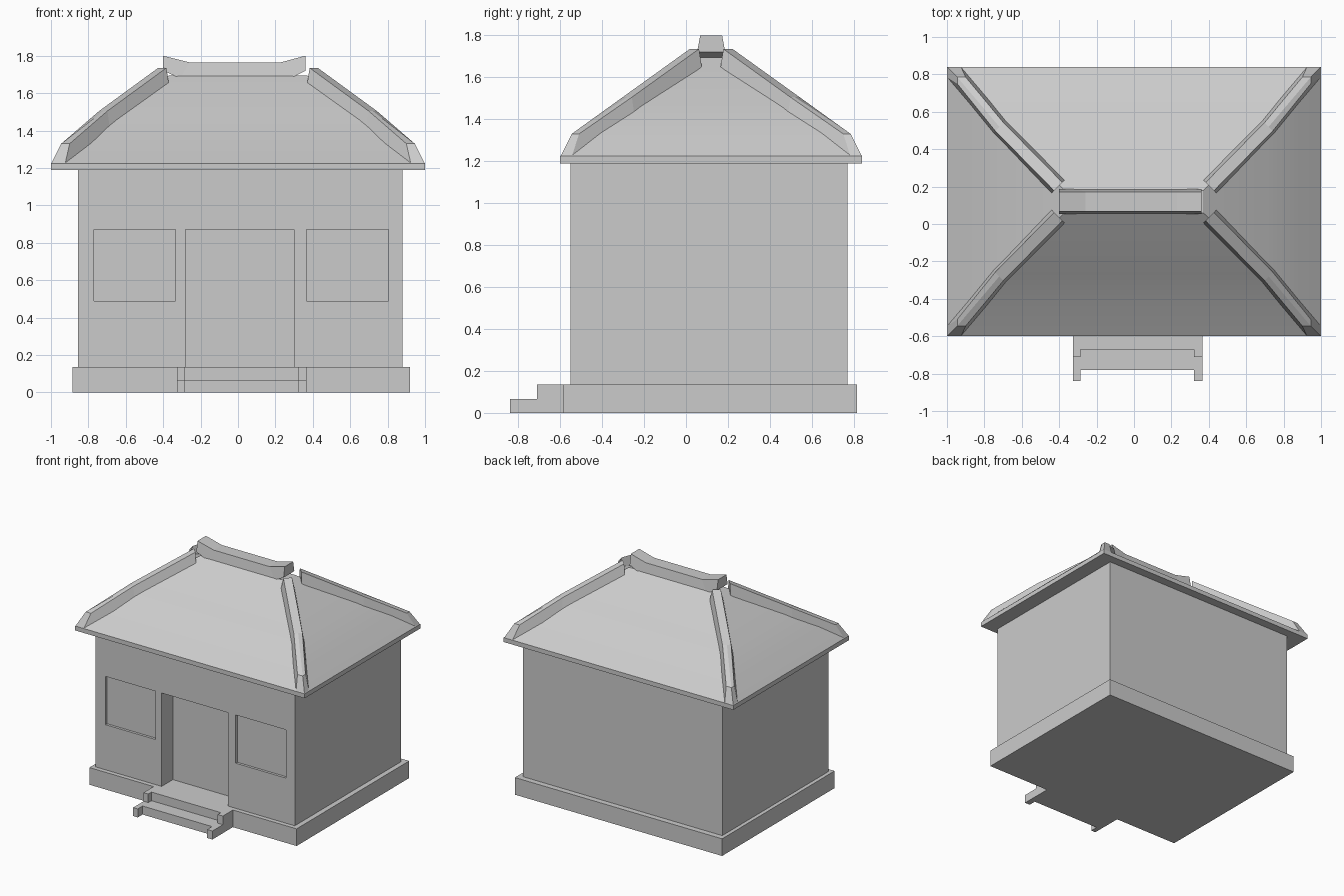
import bpy, bmesh
from math import radians

if "Cube" in bpy.data.objects:
    bpy.data.objects.remove(bpy.data.objects["Cube"], do_unlink=True)

GREY = (0.6, 0.6, 0.6, 1)
grey = bpy.data.materials.new("plain_grey")
grey.use_nodes = True
grey.diffuse_color = GREY
grey.node_tree.nodes["Principled BSDF"].inputs["Base Color"].default_value = GREY
MID_Y = 0.12  # line of the roof ridge


def make(name, verts, faces):
    bm = bmesh.new()
    vs = [bm.verts.new(v) for v in verts]
    for f in faces:
        bm.faces.new([vs[i] for i in f])
    bmesh.ops.recalc_face_normals(bm, faces=bm.faces)
    mesh = bpy.data.meshes.new(name)
    bm.to_mesh(mesh)
    bm.free()
    mesh.materials.append(grey)
    ob = bpy.data.objects.new(name, mesh)
    bpy.context.collection.objects.link(ob)
    return ob


def loft(name, rings):
    """Skin equal closed rings and cap both ends."""
    n = len(rings[0])
    faces = [(r * n + i, r * n + (i + 1) % n, r * n + n + (i + 1) % n, r * n + n + i)
             for r in range(len(rings) - 1) for i in range(n)]
    faces += [tuple(range(n)), tuple(range((len(rings) - 1) * n, len(rings) * n))]
    return make(name, [v for ring in rings for v in ring], faces)


def rect(x0, x1, y0, y1, z):
    return [(x0, y0, z), (x1, y0, z), (x1, y1, z), (x0, y1, z)]


def box(name, x0, x1, y0, y1, z0, z1):
    return loft(name, [rect(x0, x1, y0, y1, z0), rect(x0, x1, y0, y1, z1)])


def activate(ob):
    bpy.ops.object.select_all(action="DESELECT")
    ob.select_set(True)
    bpy.context.view_layer.objects.active = ob


def cut(ob, *bounds):
    cutter = box("cutter", *bounds)
    cutter.hide_render = True
    mod = ob.modifiers.new("recess", "BOOLEAN")
    mod.operation = "DIFFERENCE"
    mod.solver = "EXACT"
    mod.object = cutter
    activate(ob)
    bpy.ops.object.modifier_apply(modifier=mod.name)
    bpy.data.objects.remove(cutter, do_unlink=True)


# Plinth and walls with a deep doorway and two shallow windows
box("plinth", -0.885, 0.92, -0.585, 0.815, 0, 0.135)
walls = box("walls", -0.855, 0.88, -0.55, 0.77, 0.135, 1.19)
cut(walls, -0.28, 0.30, -0.7, -0.41, 0.1, 0.87)
for x0, x1 in ((-0.77, -0.335), (0.365, 0.805)):
    cut(walls, x0, x1, -0.7, -0.53, 0.49, 0.87)


# Steps: each tread has forward-reaching blocks at both ends
def step(name, tread_y, block_y, back_y, top):
    outline = [(-0.325, back_y), (-0.325, block_y), (-0.285, block_y), (-0.285, tread_y),
               (0.32, tread_y), (0.32, block_y), (0.365, block_y), (0.365, back_y)]
    loft(name, [[(x, y, z) for x, y in outline] for z in (0, top)])


step("upper_step", -0.67, -0.71, -0.585, 0.135)
step("lower_step", -0.78, -0.84, -0.66, 0.067)

# Hipped roof: half width, half depth, height of each level
levels = [(1, 0.72, 1.19), (1, 0.72, 1.225), (0.88, 0.55, 1.335),
          (0.72, 0.39, 1.46), (0.37, 0.06, 1.695)]
roof = loft("roof", [rect(-u, u, MID_Y - v, MID_Y + v, z) for u, v, z in levels])
activate(roof)
bpy.ops.object.shade_smooth_by_angle(angle=radians(20))


# Raised hip beams at the four corners
def hip_section(u, v, top, low):
    b, t = 0.035, 0.022
    return [(u + b, v - b, low), (u + t, v - t, top), (u, v, top),
            (u - t, v + t, top), (u - b, v + b, low)]


foot = [(1, 0.665, 1.22), (0.945, 0.63, 1.33), (0.945, 0.665, 1.33),
        (0.90, 0.665, 1.33), (0.925, 0.72, 1.22)]
hip = foot + hip_section(0.72, 0.40, 1.505, 1.41) + hip_section(0.405, 0.08, 1.735, 1.65)
hip.append((1, 0.72, 1.22))
corner = len(hip) - 1
hip_faces = [(r + i, r + (i + 1) % 5, r + 5 + (i + 1) % 5, r + 5 + i)
             for r in (0, 5) for i in range(5)]
hip_faces += [(10, 11, 12, 13, 14), (corner, 0, 1, 2), (corner, 2, 3, 4), (corner, 4, 0)]
for sx, side in ((1, "left"), (-1, "right")):
    for sy, end in ((-1, "front"), (1, "back")):
        make(f"hip_beam_{end}_{side}",
             [(sx * u, MID_Y + sy * v, z) for u, v, z in hip], hip_faces)

# Ridge cap with upturned ends
ridge = []
for xb, zb, xt, zt in ((-0.40, 1.72, -0.40, 1.80), (-0.31, 1.68, -0.26, 1.765),
                       (0.28, 1.68, 0.23, 1.765), (0.36, 1.72, 0.36, 1.80)):
    ridge.append([(xb, MID_Y - 0.067, zb), (xt, MID_Y - 0.052, zt),
                  (xt, MID_Y + 0.052, zt), (xb, MID_Y + 0.067, zb)])
loft("ridge_cap", ridge)
